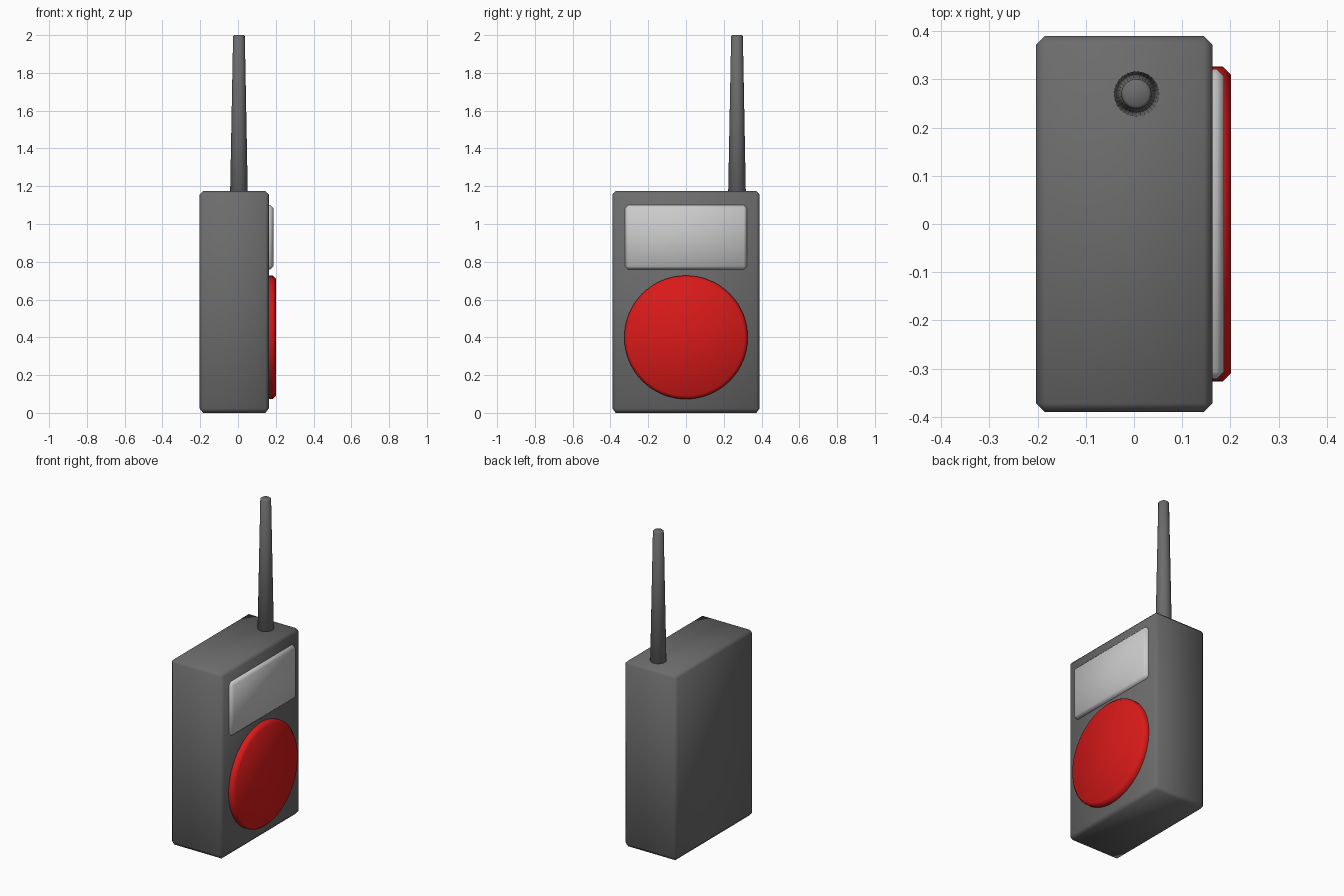
import bpy, bmesh, math
from mathutils import Matrix, Vector

if "Cube" in bpy.data.objects:
    bpy.data.objects.remove(bpy.data.objects["Cube"])


def material(name, rgb):
    m = bpy.data.materials.new(name)
    m.diffuse_color = (*rgb, 1)
    m.use_nodes = True
    m.node_tree.nodes["Principled BSDF"].inputs["Base Color"].default_value = m.diffuse_color
    return m


def finish(name, bm, mat, bevel=0.0):
    if bevel:
        # chamfer only the sharp edges
        sharp = [e for e in bm.edges if e.calc_face_angle(0) > math.radians(50)]
        bmesh.ops.bevel(bm, geom=sharp, offset=bevel, segments=1,
                        affect='EDGES', profile=0.5)
    mesh = bpy.data.meshes.new(name)
    bm.to_mesh(mesh)
    bm.free()
    ob = bpy.data.objects.new(name, mesh)
    bpy.context.collection.objects.link(ob)
    mesh.materials.append(mat)
    bpy.ops.object.select_all(action='DESELECT')
    ob.select_set(True)
    bpy.context.view_layer.objects.active = ob
    bpy.ops.object.shade_smooth_by_angle(angle=math.radians(50))
    return ob


def box(name, lo, hi, bevel, mat):
    lo, hi = Vector(lo), Vector(hi)
    bm = bmesh.new()
    bmesh.ops.create_cube(bm, size=1, matrix=Matrix.Translation((lo + hi) / 2)
                          @ Matrix.Diagonal((*(hi - lo), 1)))
    return finish(name, bm, mat, bevel)


def cone(name, r1, r2, depth, matrix, bevel, mat, segments):
    bm = bmesh.new()
    bmesh.ops.create_cone(bm, cap_ends=True, segments=segments, radius1=r1,
                          radius2=r2, depth=depth, matrix=matrix)
    return finish(name, bm, mat, bevel)


dark = material("dark_grey", (0.15, 0.15, 0.15))
light = material("light_grey", (0.6, 0.6, 0.6))
red = material("red", (0.7, 0.01, 0.01))

# Casing
box("casing", (-0.203, -0.39, 0.005), (0.163, 0.39, 1.175), 0.018, dark)
bpy.data.objects["casing"].location.z = -0.005 + 0.005
for v in bpy.data.objects["casing"].data.vertices:
    if v.co.z < 0.006:
        v.co.z = 0.0

# Display panel on the +x side
box("display", (0.12, -0.322, 0.76), (0.187, 0.322, 1.10), 0.016, light)

# Round button below the display
cone("button", 0.327, 0.327, 0.08, Matrix.Translation((0.161, 0, 0.40))
     @ Matrix.Rotation(math.pi / 2, 4, 'Y'), 0.017, red, 64)

# Tapered antenna
cone("antenna", 0.047, 0.031, 0.85, Matrix.Translation((0.005, 0.27, 1.575)),
     0.006, dark, 32)
